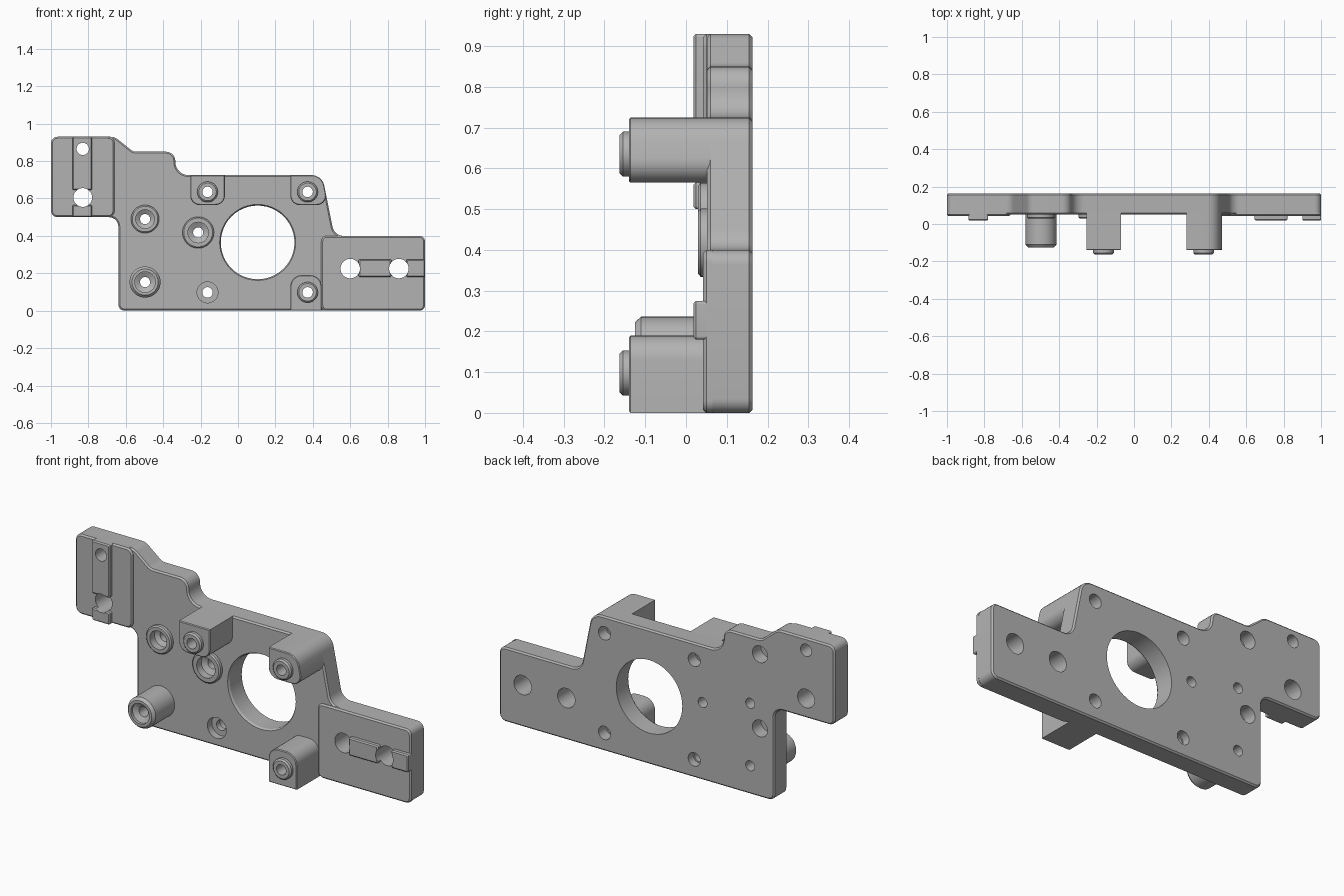
import bpy, bmesh, math
from mathutils import Vector

cube = bpy.data.objects.get("Cube")
if cube:
    bpy.data.objects.remove(cube, do_unlink=True)

BACK, FACE, PAD, RAIL, BOSS, TIP = 0.163, 0.052, 0.042, 0.018, -0.14, -0.163
SEAT = 0.065  # depth at which raised parts are rooted inside the plate

grey = bpy.data.materials.new("machined grey")
grey.use_nodes = True
colour = (0.45, 0.45, 0.45, 1)
grey.diffuse_color = colour
grey.node_tree.nodes["Principled BSDF"].inputs["Base Color"].default_value = colour

parts = []
cutters = bpy.data.collections.new("hole_cutters")
bpy.context.scene.collection.children.link(cutters)


def finish(name, bm, cutter=False):
    bmesh.ops.recalc_face_normals(bm, faces=bm.faces)
    mesh = bpy.data.meshes.new(name)
    bm.to_mesh(mesh)
    bm.free()
    mesh.materials.append(grey)
    ob = bpy.data.objects.new(name, mesh)
    if cutter:
        cutters.objects.link(ob)
        ob.hide_render = True
    else:
        bpy.context.scene.collection.objects.link(ob)
        parts.append(ob)
    return ob


def rounded(corners, steps=7):
    """Fillet every (x, z, radius) corner of an outline."""
    pts = []
    for i, (x, z, r) in enumerate(corners):
        c = Vector((x, z))
        a = (Vector(corners[i - 1][:2]) - c).normalized()
        b = (Vector(corners[(i + 1) % len(corners)][:2]) - c).normalized()
        if r == 0:
            pts.append(c)
            continue
        half = a.angle(b) / 2
        centre = c + (a + b).normalized() * (r / math.sin(half))
        start = c + a * (r / math.tan(half)) - centre
        end = c + b * (r / math.tan(half)) - centre
        sweep = start.angle(end)
        for k in range(steps + 1):
            t = k / steps
            p = (start * math.sin((1 - t) * sweep) + end * math.sin(t * sweep)) / math.sin(sweep)
            pts.append(centre + p)
    return pts


def prism(name, corners, y0, y1, chamfer=0.008, both=False):
    """Outline extruded along y, with chamfered front (and back) rim."""
    bm = bmesh.new()
    pts = rounded(corners)
    front = [bm.verts.new((p.x, y0, p.y)) for p in pts]
    back = [bm.verts.new((p.x, y1, p.y)) for p in pts]
    caps = [bm.faces.new(front), bm.faces.new(back)]
    n = len(pts)
    for i in range(n):
        j = (i + 1) % n
        bm.faces.new((front[i], front[j], back[j], back[i]))
    bmesh.ops.recalc_face_normals(bm, faces=bm.faces)
    rim = [e for f in caps[:2 if both else 1] for e in f.edges]
    bmesh.ops.bevel(bm, geom=rim, offset=chamfer, segments=1, affect='EDGES')
    return finish(name, bm)


def box_outline(x0, x1, z0, z1, r):
    return [(x0, z0, r), (x1, z0, r), (x1, z1, r), (x0, z1, r)]


def turned(name, x, z, profile, cutter=False, n=48):
    """Solid of revolution about y from (y, radius) steps."""
    bm = bmesh.new()
    rings = [[bm.verts.new((x + r * math.cos(k * math.tau / n), y,
                            z + r * math.sin(k * math.tau / n))) for k in range(n)]
             for y, r in profile]
    bm.faces.new(rings[0])
    bm.faces.new(rings[-1])
    for a, b in zip(rings, rings[1:]):
        for k in range(n):
            j = (k + 1) % n
            bm.faces.new((a[k], a[j], b[j], b[k]))
    return finish(name, bm, cutter)


# Main plate and the raised faces of its two tabs
prism("main_plate", [
    (-1, 0.93, .035), (-0.66, 0.93, .06), (-0.56, 0.85, .05), (-0.335, 0.85, .05),
    (-0.335, 0.725, .07), (0.45, 0.725, .07), (0.515, 0.4, .06), (1, 0.4, .035),
    (1, 0, .035), (-0.64, 0, .035), (-0.64, 0.5, .05), (-1, 0.5, .035)],
    FACE, BACK, both=True)
prism("left_tab_face", box_outline(0.445, 1, 0, 0.4, .03), PAD, SEAT)
prism("right_tab_face", box_outline(-1, -0.66, 0.5, 0.93, .035), PAD, SEAT)

# Locating rails on the tabs
for side, x0, x1, z0, z1 in (("left_inner", .645, .82, .18, .275),
                             ("left_outer", .9, 1, .18, .275),
                             ("right_lower", -.885, -.78, .5, .565),
                             ("right_upper", -.885, -.78, .645, .93)):
    prism(side + "_rail", box_outline(x0, x1, z0, z1, .008), RAIL, SEAT, 0.006)

# Standoff bosses flush with the plate edge, each with a turned spigot
bosses = {
    "upper_right": (-.163, .635, [(-.255, .725, 0), (-.255, .565, .05),
                                  (-.07, .565, .05), (-.07, .725, 0)]),
    "upper_left": (.372, .635, [(.28, .725, 0), (.28, .565, .05),
                                (.482, .565, .05), (.45, .725, .07)]),
    "lower_left": (.372, .098, [(.28, 0, 0), (.28, .19, .06),
                                (.447, .19, .06), (.447, 0, 0)]),
}
for side, (x, z, outline) in bosses.items():
    prism(side + "_boss", outline, BOSS, SEAT, 0.004)
    turned(side + "_spigot", x, z, [(TIP, .047), (TIP + .008, .055), (BOSS + .02, .055)])

# Tall post and low collars
turned("tall_post", -.497, .153, [(-.125, .07), (-.11, .083), (SEAT, .083)])
turned("outer_collar", -.497, .49, [(.03, .068), (.036, .075), (SEAT, .075)])
turned("inner_collar", -.213, .418, [(.03, .077), (.036, .084), (SEAT, .084)])

# Holes
def hole(x, z, *profile):
    turned("hole_cutter", x, z, profile, cutter=True)

hole(.105, .365, (.03, .217), (FACE + .01, .197), (.3, .197))
for x, z, r in ((.6, .225, .052), (.86, .225, .052), (-.83, .605, .05), (-.83, .865, .033)):
    hole(x, z, (-.3, r), (.3, r))
for x, z, outline in bosses.values():
    hole(x, z, (-.3, .028), (.1, .028), (.1, .036), (.3, .036))
hole(-.163, .098, (0, .056), (.09, .056), (.09, .028), (.12, .028), (.12, .036), (.3, .036))
for x, z, r, top, floor in ((-.497, .153, .055, -.2, -.11), (-.497, .49, .05, 0, .07),
                            (-.213, .418, .055, 0, .07)):
    hole(x, z, (top, r), (floor, r), (floor + .015, .027), (.3, .027))
for z in (.37, .77):
    hole(-.555, z, (.09, .045), (.3, .045))

# Cut the holes through every part, then discard the cutters
for ob in parts:
    mod = ob.modifiers.new("holes", 'BOOLEAN')
    mod.operation = 'DIFFERENCE'
    mod.solver = 'EXACT'
    mod.operand_type = 'COLLECTION'
    mod.collection = cutters
graph = bpy.context.evaluated_depsgraph_get()
cut = [bpy.data.meshes.new_from_object(ob.evaluated_get(graph)) for ob in parts]
for ob, mesh in zip(parts, cut):
    ob.modifiers.clear()
    ob.data = mesh
for ob in list(cutters.objects):
    bpy.data.objects.remove(ob, do_unlink=True)
bpy.data.collections.remove(cutters)

# Smooth round walls, keep machined edges crisp
bpy.ops.object.select_all(action='DESELECT')
for ob in parts:
    ob.select_set(True)
bpy.context.view_layer.objects.active = parts[0]
bpy.ops.object.shade_smooth_by_angle(angle=math.radians(25))
